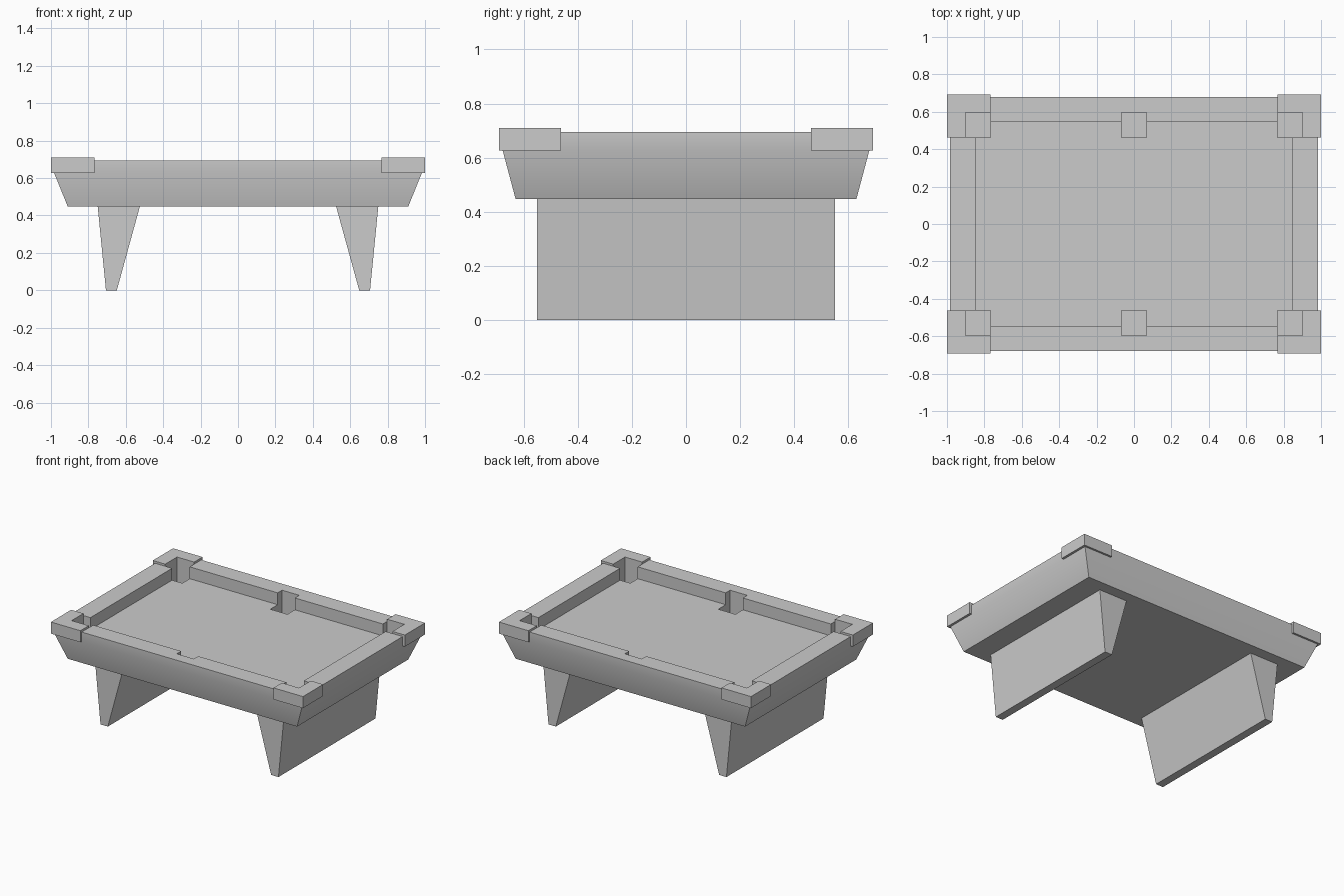
import bpy
import bmesh
import math

cube = bpy.data.objects.get("Cube")
if cube:
    bpy.data.objects.remove(cube, do_unlink=True)

grey = bpy.data.materials.new("plain grey")
grey.use_nodes = True
colour = (0.6, 0.6, 0.6, 1)
grey.diffuse_color = colour
grey.node_tree.nodes["Principled BSDF"].inputs["Base Color"].default_value = colour


def finish(bm, name):
    bmesh.ops.recalc_face_normals(bm, faces=bm.faces)
    mesh = bpy.data.meshes.new(name)
    bm.to_mesh(mesh)
    bm.free()
    mesh.materials.append(grey)
    obj = bpy.data.objects.new(name, mesh)
    bpy.context.collection.objects.link(obj)
    return obj


def prism(bm, outline, offset):
    """Extrude a closed outline of 3D points along an offset."""
    face = bm.faces.new([bm.verts.new(p) for p in outline])
    ext = bmesh.ops.extrude_face_region(bm, geom=[face])
    moved = [v for v in ext["geom"] if isinstance(v, bmesh.types.BMVert)]
    bmesh.ops.translate(bm, verts=moved, vec=offset)


def select_only(obj):
    bpy.ops.object.select_all(action='DESELECT')
    obj.select_set(True)
    bpy.context.view_layer.objects.active = obj


# Table body: flared sides, flat rail top, recessed playing surface
BASE = 0.447
rings = [(0.91, 0.63, BASE), (0.983, 0.678, 0.627), (0.983, 0.678, 0.695),
         (0.847, 0.547, 0.695), (0.847, 0.547, 0.61)]
bm = bmesh.new()
loops = [[bm.verts.new((sx * x, sy * y, z))
          for sx, sy in ((-1, -1), (1, -1), (1, 1), (-1, 1))]
         for x, y, z in rings]
for a, b in zip(loops, loops[1:]):
    for i in range(4):
        j = (i + 1) % 4
        bm.faces.new((a[i], a[j], b[j], b[i]))
bm.faces.new(loops[0])
bm.faces.new(loops[-1])
body = finish(bm, "table_body")

# Six square pockets cut into the body
P0, P1, HALF, CX = 0.463, 0.597, 0.068, 0.834
bm = bmesh.new()
for x in (-CX, 0, CX):
    for sy in (-1, 1):
        outline = [(x - HALF, sy * P0, 0.52), (x + HALF, sy * P0, 0.52),
                   (x + HALF, sy * P1, 0.52), (x - HALF, sy * P1, 0.52)]
        prism(bm, outline, (0, 0, 0.4))
cutter = finish(bm, "pocket_cutter")
cutter.hide_render = True
cut = body.modifiers.new("pockets", 'BOOLEAN')
cut.operation = 'DIFFERENCE'
cut.solver = 'EXACT'
cut.object = cutter
select_only(body)
bpy.ops.object.modifier_apply(modifier=cut.name)
bpy.data.objects.remove(cutter, do_unlink=True)
bpy.ops.object.shade_smooth_by_angle(angle=math.radians(30))

# L-shaped corner caps around the corner pockets
IN, OUT = CX - HALF, CX + HALF
ell = [(IN, 0.692), (IN, P1), (OUT, P1), (OUT, P0), (1, P0), (1, 0.692)]
for sx, side in ((1, "left"), (-1, "right")):
    for sy, end in ((-1, "front"), (1, "back")):
        bm = bmesh.new()
        prism(bm, [(sx * x, sy * y, 0.627) for x, y in ell], (0, 0, 0.083))
        finish(bm, f"corner_cap_{end}_{side}")

# Tapered slab legs
taper = [(0.648, 0), (0.706, 0), (0.75, BASE), (0.525, BASE)]
for sx, side in ((1, "left"), (-1, "right")):
    bm = bmesh.new()
    prism(bm, [(sx * x, -0.55, z) for x, z in taper], (0, 1.1, 0))
    finish(bm, f"leg_{side}")
